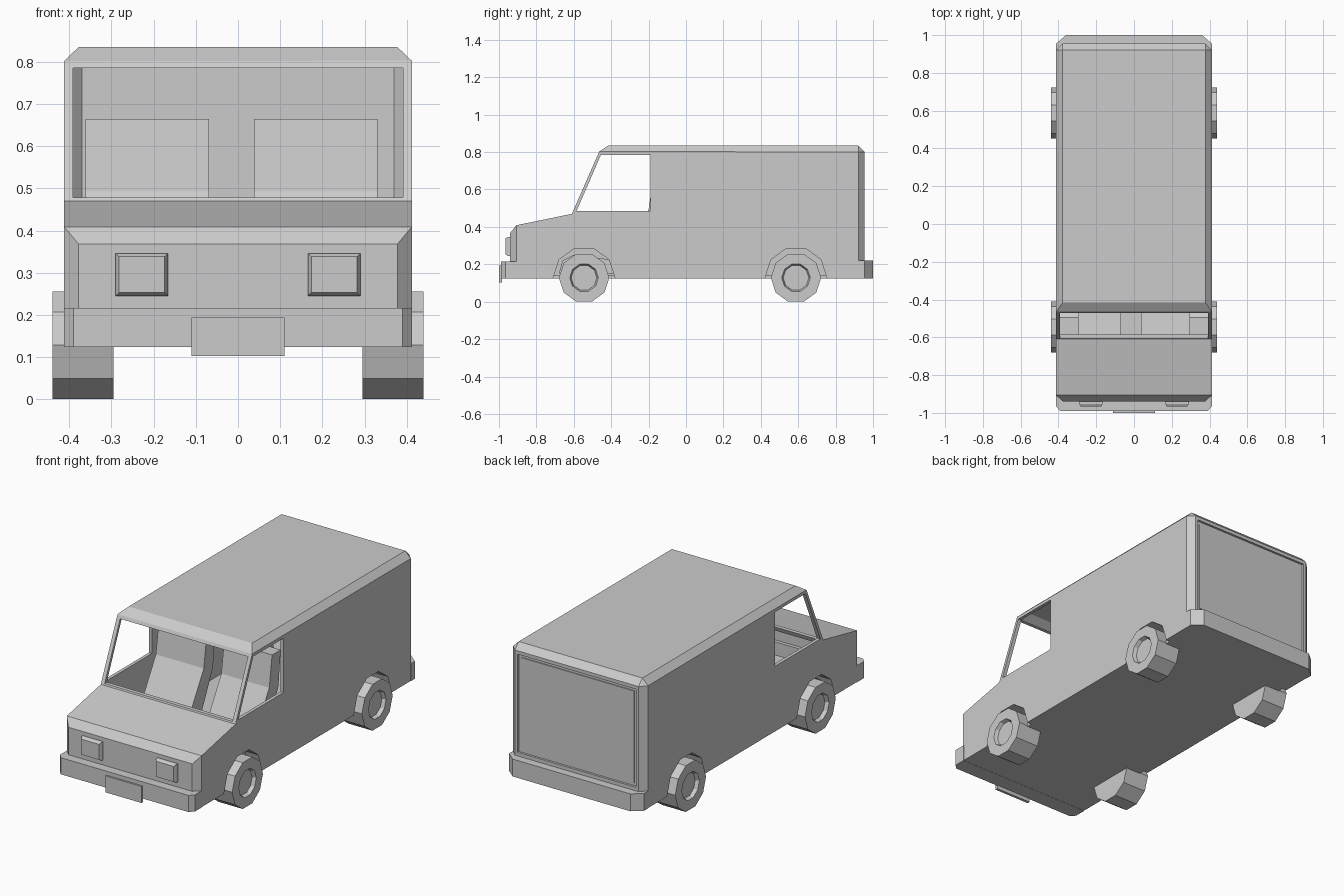
import bpy, bmesh, math

if "Cube" in bpy.data.objects:
    bpy.data.objects.remove(bpy.data.objects["Cube"])

def finish(name, bm):
    bmesh.ops.recalc_face_normals(bm, faces=bm.faces)
    me = bpy.data.meshes.new(name)
    bm.to_mesh(me)
    bm.free()
    ob = bpy.data.objects.new(name, me)
    bpy.context.collection.objects.link(ob)
    return ob

def prism_bm(pts, axis, lo, hi):
    """Extrude a 2D outline along x, y or z."""
    bm = bmesh.new()
    put = {'x': lambda a, b, t: (t, a, b),
           'y': lambda a, b, t: (a, t, b),
           'z': lambda a, b, t: (a, b, t)}[axis]
    ends = [[bm.verts.new(put(a, b, t)) for a, b in pts] for t in (lo, hi)]
    for e in ends:
        bm.faces.new(e)
    n = len(pts)
    for i in range(n):
        j = (i + 1) % n
        bm.faces.new((ends[0][i], ends[0][j], ends[1][j], ends[1][i]))
    bmesh.ops.recalc_face_normals(bm, faces=bm.faces)
    return bm

def prism(name, pts, axis, lo, hi):
    return finish(name, prism_bm(pts, axis, lo, hi))

def rect(a0, a1, b0, b1):
    return [(a0, b0), (a1, b0), (a1, b1), (a0, b1)]

def decagon(cy, cz, r, count=10):
    return [(cy + r * math.cos(math.radians(36 * k)),
             cz + r * math.sin(math.radians(36 * k))) for k in range(count)]

def apply(ob, mod):
    bpy.context.view_layer.objects.active = ob
    bpy.ops.object.modifier_apply(modifier=mod.name)

def cut(ob, cutter):
    cutter.hide_render = True
    m = ob.modifiers.new("cut", 'BOOLEAN')
    m.operation = 'DIFFERENCE'
    m.solver = 'EXACT'
    m.object = cutter
    apply(ob, m)
    bpy.data.objects.remove(cutter)

AXLES = {"front": -0.545, "rear": 0.588}
WZ = 0.128

# Body shell: side profile with chamfered corners, hollowed out
profile = [(-0.94, 0.125), (-0.94, 0.402), (-0.61, 0.47), (-0.45, 0.835),
           (0.955, 0.835), (0.955, 0.125)]
bm = prism_bm(profile, 'x', -0.412, 0.412)
edges = [e for e in bm.edges
         if all(abs(v.co.y + 0.61) > 0.01 for v in e.verts)
         and max(v.co.z for v in e.verts) > 0.2]
bmesh.ops.bevel(bm, geom=edges, offset=0.034, segments=1, affect='EDGES',
                offset_type='OFFSET')
body = finish("van_body", bm)
sol = body.modifiers.new("walls", 'SOLIDIFY')
sol.thickness = 0.02
sol.offset = -1
sol.use_even_offset = True
apply(body, sol)

# Window openings, rear door recess and wheel arch openings
cut(body, prism("side_window_cut", [(-0.585, 0.485), (-0.455, 0.785),
    (-0.19, 0.785), (-0.19, 0.485)], 'x', -0.6, 0.6))
cut(body, prism("windscreen_cut", [(-0.75, 0.478), (-0.75, 0.785),
    (-0.42, 0.785), (-0.555, 0.478)], 'x', -0.391, 0.391))
cut(body, prism("rear_door_cut", rect(-0.362, 0.362, 0.24, 0.782), 'y', 0.943, 1.1))
for cy in AXLES.values():
    for s in (-1, 1):
        cut(body, prism("arch_cut", decagon(cy, WZ, 0.165), 'x',
                        *sorted((s * 0.385, s * 0.5))))

# Rear door panel
prism("rear_door", rect(-0.345, 0.345, 0.255, 0.765), 'y', 0.935, 0.948)

# Bumpers and number plate
prism("front_bumper", [(-0.413, -0.90), (-0.413, -0.965), (-0.39, -0.99),
      (0.39, -0.99), (0.413, -0.965), (0.413, -0.90)], 'z', 0.124, 0.216)
prism("rear_bumper", [(-0.413, 0.92), (-0.413, 0.955), (-0.36, 1.0),
      (0.36, 1.0), (0.413, 0.955), (0.413, 0.92)], 'z', 0.124, 0.22)
prism("number_plate", rect(-0.11, 0.11, 0.103, 0.194), 'y', -1.0, -0.985)

# Headlights with a tapered front
for s in (-1, 1):
    bm = prism_bm(rect(s * 0.228 - 0.062, s * 0.228 + 0.062, 0.245, 0.346),
                  'y', -0.952, -0.93)
    face = [f for f in bm.faces if f.normal.y < -0.9]
    bmesh.ops.inset_region(bm, faces=face, thickness=0.011, depth=0.0)
    for v in face[0].verts:
        v.co.y = -0.966
    finish("headlight", bm)

# Wheels with recessed hubs, and arch liners
for place, cy in AXLES.items():
    for s in (-1, 1):
        bm = prism_bm(decagon(cy, WZ + 0.0, 0.1345), 'x', *sorted((s * 0.295, s * 0.44)))
        face = [f for f in bm.faces if f.normal.x * s > 0.9]
        bmesh.ops.inset_region(bm, faces=face, thickness=0.058)
        bmesh.ops.inset_region(bm, faces=face, thickness=0.008, depth=-0.02)
        finish(place + "_wheel", bm)

        bm = prism_bm(decagon(cy, WZ, 0.165, 6), 'x', *sorted((s * 0.293, s * 0.411)))
        opened = [f for f in bm.faces if f.normal.x * s > 0.9 or f.normal.z < -0.9]
        bmesh.ops.delete(bm, geom=opened, context='FACES')
        finish(place + "_arch_liner", bm)

# Reclined seats
seat = [(-0.68, 0.15), (-0.66, 0.22), (-0.60, 0.25), (-0.36, 0.22), (-0.20, 0.493),
        (-0.175, 0.665), (-0.10, 0.665), (-0.12, 0.47), (-0.27, 0.15)]
for x0 in (-0.362, 0.038):
    prism("seat", seat, 'x', x0, x0 + 0.293)
